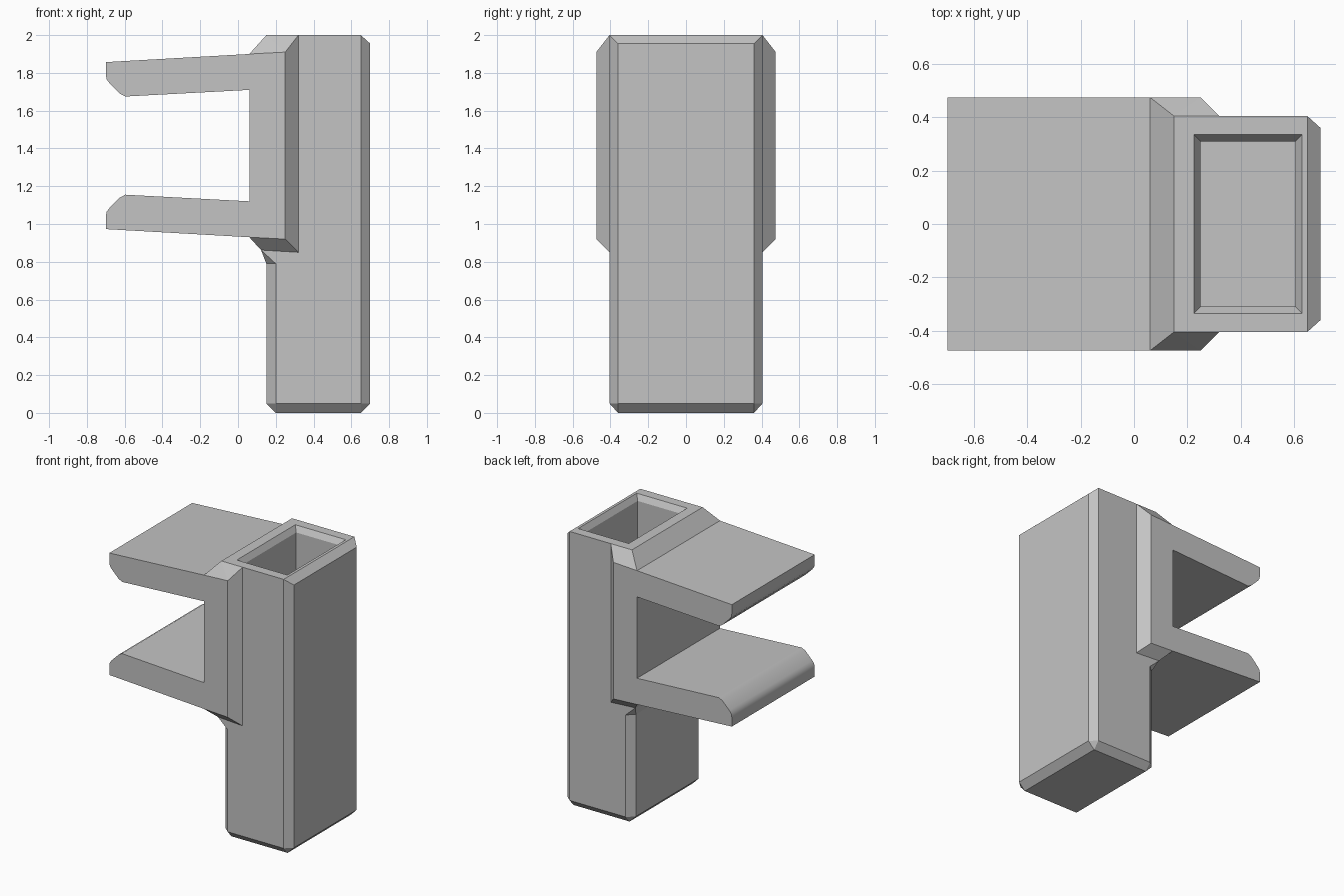
import bpy, bmesh, math

if "Cube" in bpy.data.objects:
    bpy.data.objects.remove(bpy.data.objects["Cube"], do_unlink=True)

grey = bpy.data.materials.new("light_grey")
grey.use_nodes = True
COLOUR = (0.55, 0.55, 0.55, 1)
grey.diffuse_color = COLOUR
grey.node_tree.nodes["Principled BSDF"].inputs["Base Color"].default_value = COLOUR


def add_object(name, bm):
    bmesh.ops.recalc_face_normals(bm, faces=bm.faces)
    mesh = bpy.data.meshes.new(name)
    bm.to_mesh(mesh)
    bm.free()
    mesh.materials.append(grey)
    obj = bpy.data.objects.new(name, mesh)
    bpy.context.collection.objects.link(obj)
    return obj


def mirrored_hull(name, points):
    """Convex solid from points mirrored across the y = 0 plane."""
    bm = bmesh.new()
    for x, y, z in points:
        for side in (1, -1):
            bm.verts.new((x, y * side, z))
    res = bmesh.ops.convex_hull(bm, input=bm.verts)
    loose = [v for v in bm.verts if not v.link_faces]
    bmesh.ops.delete(bm, geom=loose, context='VERTS')
    bmesh.ops.dissolve_limit(bm, angle_limit=math.radians(1),
                             verts=bm.verts, edges=bm.edges)
    return add_object(name, bm)


def extrude_profile(name, profile, half):
    """Extrude an xz profile along y."""
    bm = bmesh.new()
    face = bm.faces.new([bm.verts.new((x, -half, z)) for x, z in profile])
    res = bmesh.ops.extrude_face_region(bm, geom=[face])
    moved = [g for g in res["geom"] if isinstance(g, bmesh.types.BMVert)]
    bmesh.ops.translate(bm, verts=moved, vec=(0, 2 * half, 0))
    return add_object(name, bm)


def boolean(target, other, operation):
    """Apply a boolean and remove the second operand."""
    mod = target.modifiers.new("boolean", 'BOOLEAN')
    mod.operation, mod.solver, mod.object = operation, 'EXACT', other
    bpy.context.view_layer.update()
    graph = bpy.context.evaluated_depsgraph_get()
    mesh = bpy.data.meshes.new_from_object(target.evaluated_get(graph))
    target.modifiers.clear()
    target.data = mesh
    bpy.data.objects.remove(other, do_unlink=True)


W, C = 0.405, 0.36      # column half width, and at the corner chamfers
JAW = 0.475             # jaw half width
MID = 1.415             # height of the slot centre

# Upright column with chamfered corners and foot
ring = [(0.15, C), (0.2, W), (0.65, W), (0.7, C)]
column = mirrored_hull("column", [(0.2, C, 0), (0.65, C, 0)]
                       + [(x, y, 0.05) for x, y in ring]
                       + [(0.15, C, 2), (0.2, W, 2), (0.65, W, 2), (0.7, C, 1.955)])

# Flared block joining the jaws to the column
block = mirrored_hull("jaw_block", [
    (0.06, JAW, 1.9), (0.25, JAW, 1.91), (0.25, JAW, 0.92), (0.06, JAW, 0.93),
    (0.13, W, 1.977), (0.32, W, 1.985), (0.32, W, 0.85), (0.122, W, 0.862),
    (0.15, W, 2), (0.32, W, 2)])

# Small gusset under the block
gusset = mirrored_hull("gusset", [
    (0.122, W, 0.862), (0.15, C, 0.79), (0.2, W, 0.79),
    (0.3, W, 0.79), (0.3, W, 0.95), (0.13, W, 0.95)])

# Open socket in the top with a chamfered lip
socket = mirrored_hull("socket_cutter", [
    (x, 0.31, z) for x in (0.25, 0.605) for z in (0.1, 1.96)])
lip = mirrored_hull("lip_cutter", [
    (0.25, 0.31, 1.96), (0.605, 0.31, 1.96), (0.225, 0.335, 2), (0.63, 0.335, 2),
    (0.225, 0.335, 2.1), (0.63, 0.335, 2.1)])
for other, operation in ((block, 'UNION'), (gusset, 'UNION'),
                         (socket, 'DIFFERENCE'), (lip, 'DIFFERENCE')):
    boolean(column, other, operation)

# Two tapered jaws with rounded tips, mirrored about the slot centre
tip = [(-0.7, 1.857), (-0.7, 1.79), (-0.695, 1.765), (-0.68, 1.745),
       (-0.625, 1.69), (-0.597, 1.675)]
upper = tip + [(0.06, 1.71), (0.06, 1.9)]
jaws = [extrude_profile("upper_jaw", upper, JAW),
        extrude_profile("lower_jaw", [(x, 2 * MID - z) for x, z in upper], JAW)]

# Smooth only the rounded tips
bpy.ops.object.select_all(action='DESELECT')
for jaw in jaws:
    jaw.select_set(True)
bpy.context.view_layer.objects.active = jaws[0]
bpy.ops.object.shade_smooth_by_angle(angle=math.radians(30))
